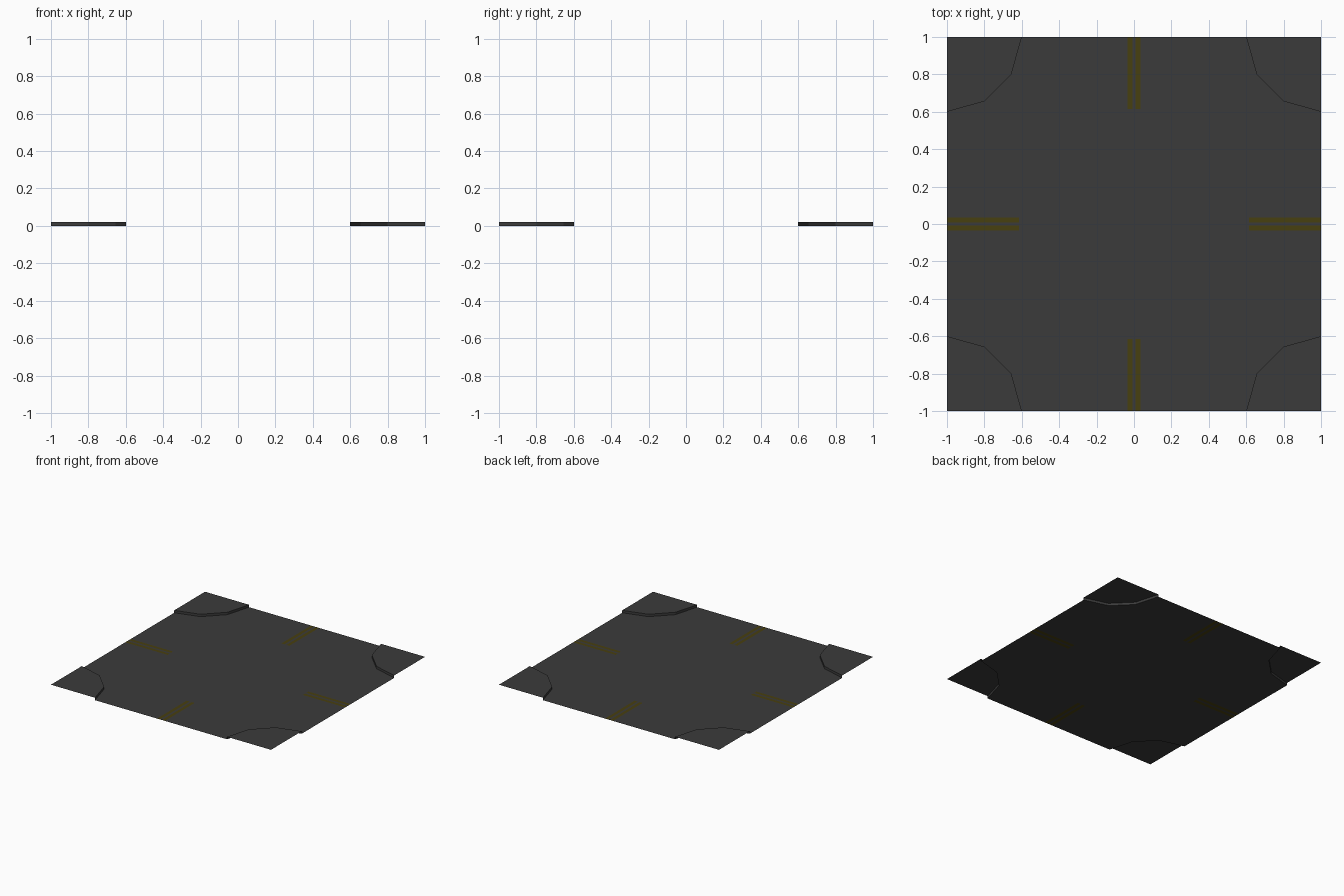
import bpy, bmesh
from mathutils import Vector

if "Cube" in bpy.data.objects:
    bpy.data.objects.remove(bpy.data.objects["Cube"])

KERB_H = 0.02
# kerb line of one corner, from the +y edge to the +x edge
KERB = [(0.60, 1.0), (0.656, 0.80), (0.80, 0.656), (1.0, 0.60)]
S_IN, S_OUT, S_START = 0.009, 0.036, 0.615   # centre stripe limits


def material(name, rgb):
    m = bpy.data.materials.new(name)
    m.diffuse_color = (*rgb, 1.0)
    m.use_nodes = True
    m.node_tree.nodes["Principled BSDF"].inputs["Base Color"].default_value = m.diffuse_color
    return m


asphalt = material("dark_asphalt", (0.044, 0.044, 0.044))
yellow = material("dull_yellow_paint", (0.064, 0.050, 0.005))


def add_object(name, bm, mats):
    me = bpy.data.meshes.new(name)
    bm.to_mesh(me)
    bm.free()
    for m in mats:
        me.materials.append(m)
    ob = bpy.data.objects.new(name, me)
    bpy.context.collection.objects.link(ob)
    return ob


def kerb_points(sx, sy):
    """Kerb line mirrored into a quadrant, always counter-clockwise round the corner."""
    pts = [(x * sx, y * sy) for x, y in KERB]
    return pts if sx * sy > 0 else pts[::-1]


QUADRANTS = [(1, 1), (1, -1), (-1, -1), (-1, 1)]   # clockwise

# road surface: cross-shaped sheet with the stripes cut into it
bm = bmesh.new()
outline = [p for q in QUADRANTS for p in kerb_points(*q)]
bm.faces.new([bm.verts.new((x, y, 0)) for x, y in outline])
for axis in (0, 1):
    for d in (S_IN, S_OUT, S_START):
        for s in (-1, 1):
            co, no = Vector((0, 0, 0)), Vector((0, 0, 0))
            co[axis], no[axis] = d * s, 1
            bmesh.ops.bisect_plane(bm, geom=bm.verts[:] + bm.edges[:] + bm.faces[:],
                                   plane_co=co, plane_no=no)
for f in bm.faces:
    f.normal_update()
    if f.normal.z < 0:
        f.normal_flip()
    c = f.calc_center_median()
    near, far = sorted((abs(c.x), abs(c.y)))
    # paired centre stripes on each of the four arms
    f.material_index = int(S_IN < near < S_OUT and far > S_START)
add_object("road_surface", bm, [asphalt, yellow])

# raised pavement corners with kerb faces, open at the tile edge
for i, (sx, sy) in enumerate(QUADRANTS):
    bm = bmesh.new()
    pts = kerb_points(sx, sy)
    top = [bm.verts.new((x, y, KERB_H)) for x, y in pts]
    low = [bm.verts.new((x, y, 0)) for x, y in pts]
    bm.faces.new([bm.verts.new((sx, sy, KERB_H))] + top)
    for k in range(len(pts) - 1):
        bm.faces.new((low[k], low[k + 1], top[k + 1], top[k]))
    add_object(f"pavement_corner_{i + 1}", bm, [asphalt])
